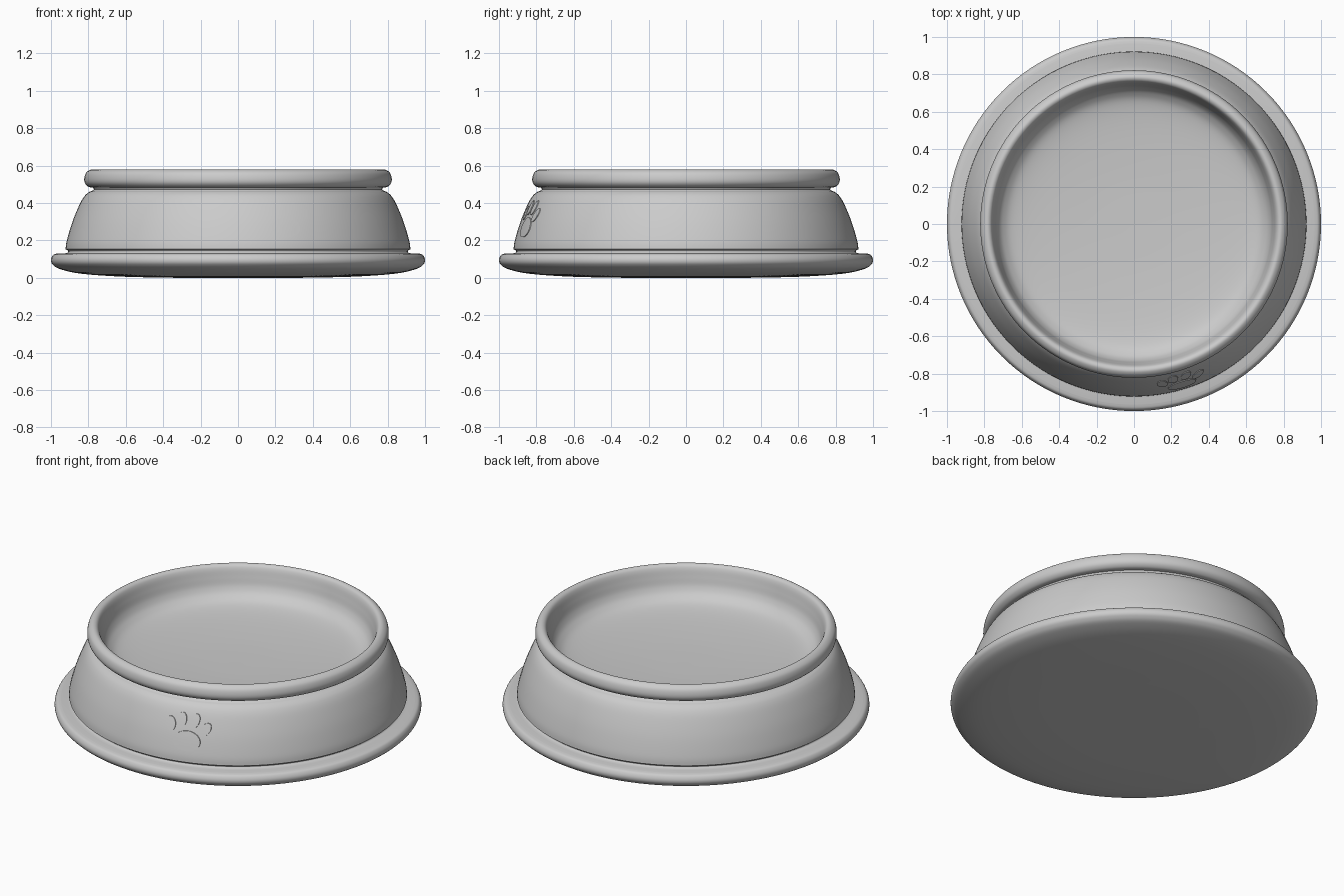
import bpy, bmesh, math

if "Cube" in bpy.data.objects:
    bpy.data.objects.remove(bpy.data.objects["Cube"])

SEG = 128


def smooth_path(pts, n=6):
    """Catmull-Rom curve through a few profile points."""
    p = [pts[0]] + pts + [pts[-1]]
    out = []
    for i in range(1, len(p) - 2):
        a, b, c, d = p[i - 1:i + 3]
        for k in range(n):
            t = k / n
            out.append(tuple(0.5 * (2 * b[j] + (c[j] - a[j]) * t
                       + (2 * a[j] - 5 * b[j] + 4 * c[j] - d[j]) * t * t
                       + (3 * b[j] - a[j] - 3 * c[j] + d[j]) * t ** 3) for j in (0, 1)))
    return out + [pts[-1]]


def finish(name, bm, angle=40):
    bmesh.ops.recalc_face_normals(bm, faces=bm.faces)
    me = bpy.data.meshes.new(name)
    bm.to_mesh(me)
    bm.free()
    ob = bpy.data.objects.new(name, me)
    bpy.context.collection.objects.link(ob)
    bpy.ops.object.select_all(action='DESELECT')
    ob.select_set(True)
    bpy.context.view_layer.objects.active = ob
    bpy.ops.object.shade_smooth_by_angle(angle=math.radians(angle))
    return ob


def lathe(name, profile):
    bm = bmesh.new()
    vs = [bm.verts.new((r, 0, z)) for r, z in profile]
    es = [bm.edges.new(e) for e in zip(vs, vs[1:])]
    bmesh.ops.spin(bm, geom=vs + es, axis=(0, 0, 1), cent=(0, 0, 0),
                   angle=math.tau, steps=SEG, use_merge=True)
    bmesh.ops.remove_doubles(bm, verts=bm.verts, dist=1e-5)
    return finish(name, bm)


# Bowl: underside and foot flange, sloped wall, rolled rim, shallow dish
foot = [(0, 0)] + smooth_path([(0.34, 0), (0.62, 0.006), (0.84, 0.022), (0.95, 0.046),
                               (0.99, 0.07), (1.0, 0.096), (0.988, 0.122), (0.965, 0.13)])
groove = smooth_path([(0.93, 0.13), (0.912, 0.134), (0.908, 0.143), (0.922, 0.153)], 4)
wall = smooth_path([(0.922, 0.153), (0.915, 0.20), (0.885, 0.30), (0.848, 0.39),
                    (0.822, 0.435), (0.798, 0.457), (0.78, 0.465), (0.77, 0.473)])
rim = smooth_path([(0.775, 0.482), (0.80, 0.487), (0.818, 0.505), (0.822, 0.53),
                   (0.813, 0.56), (0.79, 0.577), (0.77, 0.573), (0.757, 0.553),
                   (0.745, 0.51), (0.73, 0.46), (0.70, 0.42), (0.64, 0.39),
                   (0.50, 0.371), (0.25, 0.358), (0, 0.355)])
lathe("bowl", foot + groove + wall[1:] + rim)


def wall_radius(z):
    for (r0, z0), (r1, z1) in zip(wall, wall[1:]):
        if z0 <= z <= z1:
            return r0 + (r1 - r0) * (z - z0) / (z1 - z0)
    return wall[-1][0]


def pad(name, cx, cz, rx, rz, tilt, dent=0.0):
    """Thin raised oval wrapped onto the front of the wall."""
    bm = bmesh.new()
    n = 32
    rings = []
    for s, lift in ((1.0, -0.01), (1.0, 0.004), (0.6, 0.004), (0.3, 0.004)):
        ring = []
        for i in range(n):
            a = math.tau * i / n
            u = rx * s * math.cos(a) * (1 - dent * math.sin(a))
            v = rz * s * math.sin(a)
            x = cx + u * math.cos(tilt) - v * math.sin(tilt)
            z = cz + u * math.sin(tilt) + v * math.cos(tilt)
            r = wall_radius(z) + lift
            ring.append(bm.verts.new((x, -math.sqrt(r * r - x * x), z)))
        rings.append(ring)
    for a, b in zip(rings, rings[1:]):
        for i in range(n):
            j = (i + 1) % n
            bm.faces.new((a[i], a[j], b[j], b[i]))
    bm.faces.new(rings[-1])
    return finish(name, bm)


# Paw emblem on the wall
pad("paw_main_pad", 0.258, 0.27, 0.075, 0.053, -0.08, 0.08)
for i, (x, z, t) in enumerate([(0.152, 0.347, 0.4), (0.208, 0.374, 0.15),
                               (0.278, 0.374, -0.15), (0.342, 0.335, -0.5)]):
    pad(f"paw_toe_{i + 1}", x, z, 0.027, 0.039, t)
